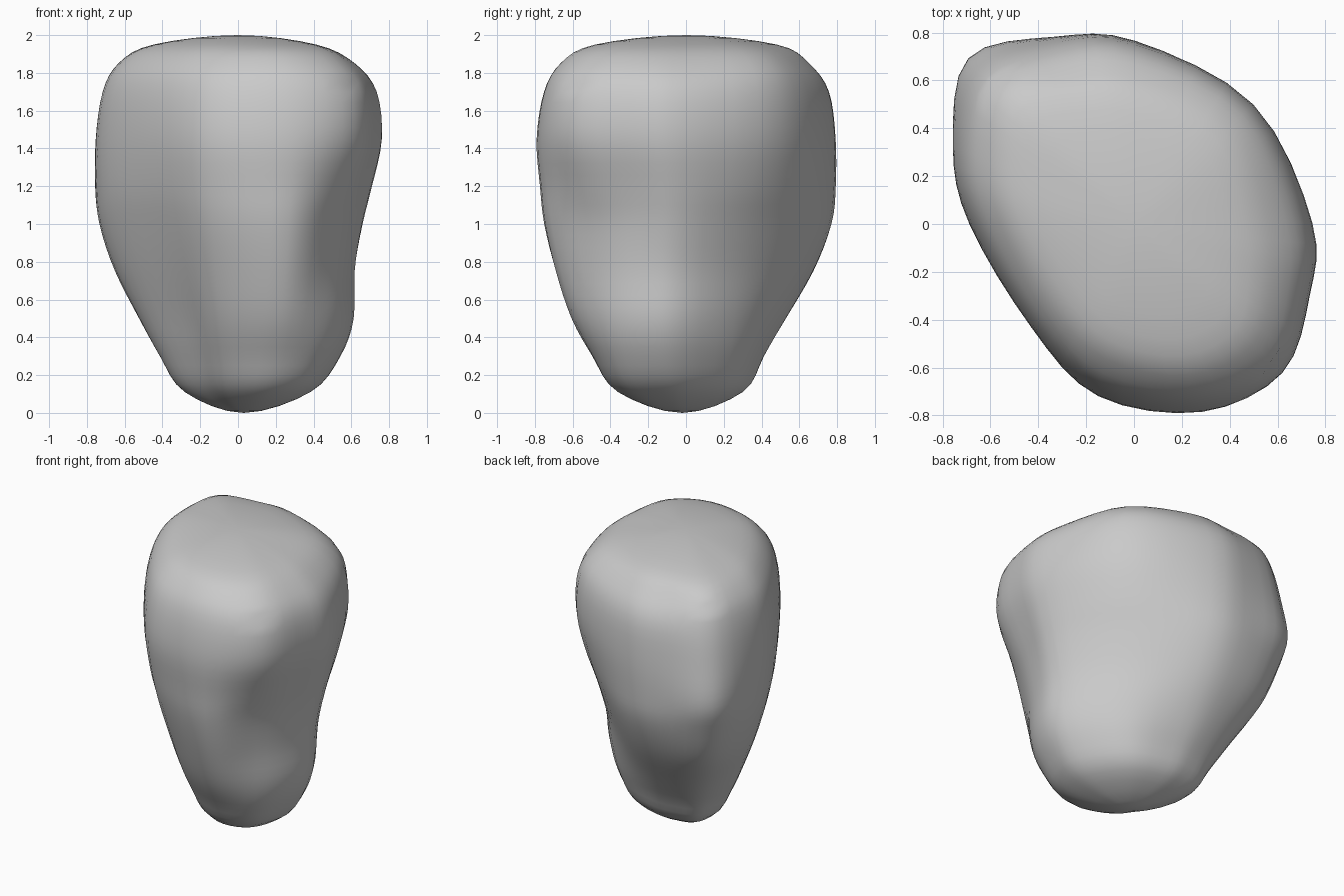
import bpy
import bmesh
import math
from mathutils import Vector

cube = bpy.data.objects.get("Cube")
if cube:
    bpy.data.objects.remove(cube, do_unlink=True)

STEPS = 4  # smooth steps between neighbouring profile points

# Directions of the section points, in degrees from +x towards +y,
# closer together around the two sharp corners
ANGLES = (0, 45, 90, 113, 135, 157, 180, 225, 258, 290, 315, 338)

# Cross-sections from base to crown: height, then the radius in each
# direction (hundredths of a unit)
SECTIONS = [
    (11, (37, 31, 30, 32, 36, 31, 25, 20, 28, 39, 44, 41)),
    (30, (52, 42, 40, 44, 49, 45, 37, 29, 40, 53, 59, 57)),
    (50, (59, 47, 50, 57, 63, 57, 46, 36, 50, 65, 66, 64)),
    (75, (60, 51, 63, 73, 82, 71, 56, 45, 59, 74, 68, 64)),
    (100, (65, 58, 73, 83, 93, 80, 64, 53, 67, 80, 72, 67)),
    (120, (70, 65, 76, 85, 99, 82, 68, 58, 71, 82, 79, 72)),
    (145, (75, 71, 77, 84, 95, 82, 69, 61, 74, 84, 88, 79)),
    (170, (72, 70, 74, 80, 89, 78, 66, 59, 70, 80, 86, 77)),
    (185, (60, 62, 64, 69, 81, 69, 58, 52, 61, 71, 75, 66)),
    (195, (40, 43, 47, 52, 60, 49, 41, 36, 44, 52, 54, 45)),
]


def spline(a, b, c, d, t):
    """Smooth point between b and c."""
    return (b * 2 + (c - a) * t + (a * 2 - b * 5 + c * 4 - d) * t * t
            + (b * 3 - a - c * 3 + d) * t ** 3) / 2


def ring(height, radii):
    """Closed smooth outline through the section points."""
    n = len(radii)
    pts = []
    for angle, r in zip(ANGLES, radii):
        a = math.radians(angle)
        pts.append(Vector((r * math.cos(a), r * math.sin(a), height)) / 100)
    return [spline(pts[i - 1], pts[i], pts[(i + 1) % n], pts[(i + 2) % n], s / STEPS)
            for i in range(n) for s in range(STEPS)]


def opposite(points):
    """Same ring seen across the pole, so the ends round over smoothly."""
    half = len(points) // 2
    return points[half:] + points[:half]


# Outlines, with a pole and a mirrored ring at each end
rings = [ring(h, r) for h, r in SECTIONS]
count = len(rings[0])
base = [Vector((0.03, -0.02, 0))] * count
crown = [Vector((0, 0, 2))] * count
rings = [opposite(rings[0]), base] + rings + [crown, opposite(rings[-1])]

# Blend the outlines upwards
layers = []
for k in range(1, len(rings) - 2):
    for s in range(STEPS):
        layers.append([spline(*points, s / STEPS)
                       for points in zip(*rings[k - 1:k + 3])])

# Skin the stone
bm = bmesh.new()
bottom = bm.verts.new(base[0])
top = bm.verts.new(crown[0])
grid = [[bm.verts.new(p) for p in layer] for layer in layers[1:]]
for i in range(count):
    j = (i + 1) % count
    bm.faces.new((bottom, grid[0][j], grid[0][i]))
    bm.faces.new((top, grid[-1][i], grid[-1][j]))
    for low, high in zip(grid, grid[1:]):
        bm.faces.new((low[i], low[j], high[j], high[i]))

# Soften the surface slightly between the outlines
for _ in range(2):
    bmesh.ops.smooth_vert(bm, verts=bm.verts, factor=0.4,
                          use_axis_x=True, use_axis_y=True, use_axis_z=False)

# Tiny dimples at two upper corners
for corner in (Vector((0.59, -0.6, 1.75)), Vector((-0.59, 0.58, 1.84))):
    vert = min(bm.verts, key=lambda v: (v.co - corner).length)
    vert.co += (Vector((0, 0, 1)) - vert.co).normalized() * 0.02

bmesh.ops.recalc_face_normals(bm, faces=bm.faces)
mesh = bpy.data.meshes.new("stone")
bm.to_mesh(mesh)
bm.free()
stone = bpy.data.objects.new("stone", mesh)
bpy.context.collection.objects.link(stone)

# Plain grey stone
GREY = (0.59, 0.59, 0.59, 1)
grey = bpy.data.materials.new("stone_grey")
grey.use_nodes = True
grey.diffuse_color = GREY
grey.node_tree.nodes["Principled BSDF"].inputs["Base Color"].default_value = GREY
mesh.materials.append(grey)
mesh.shade_smooth()
